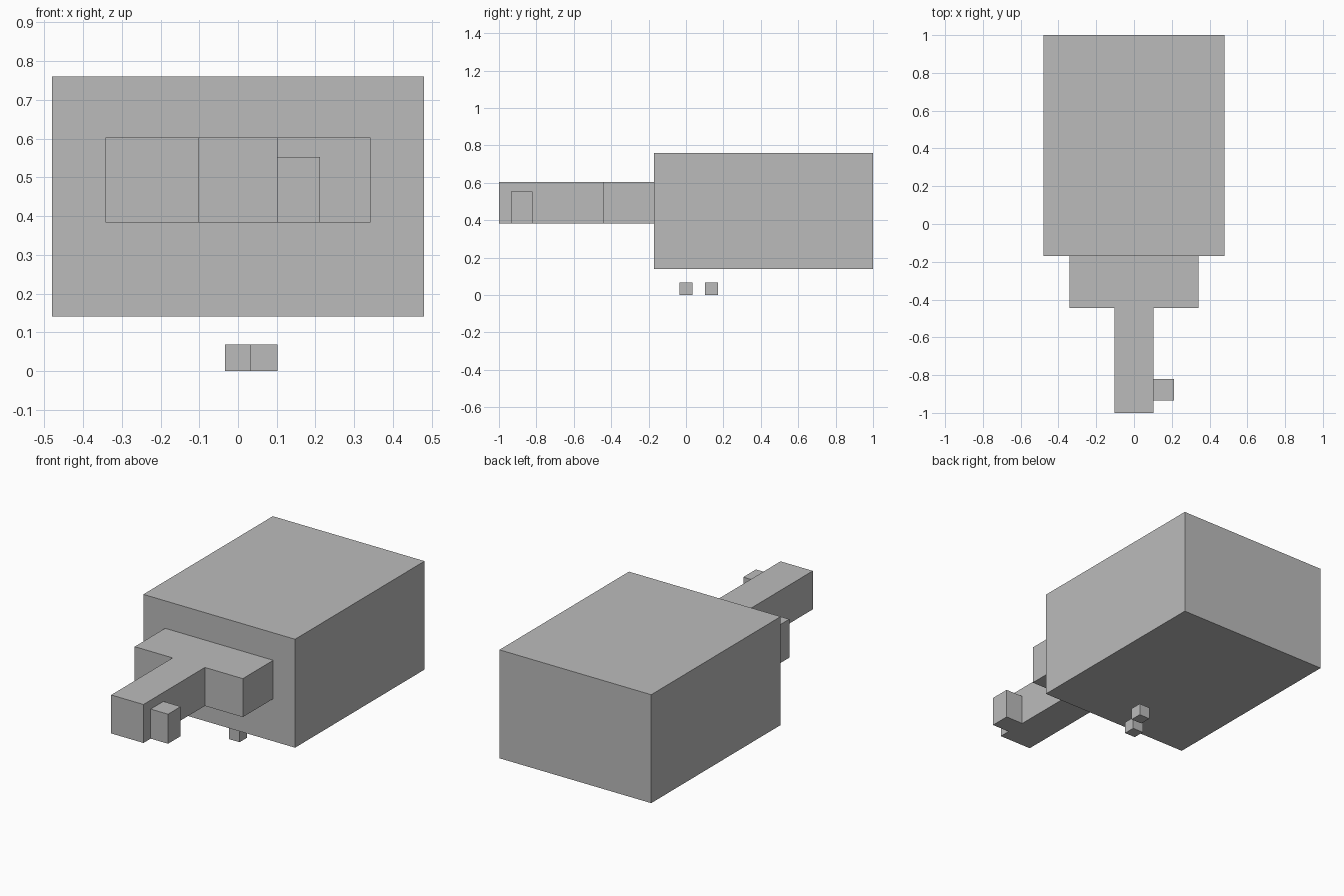
import bpy
import bmesh

if "Cube" in bpy.data.objects:
    bpy.data.objects.remove(bpy.data.objects["Cube"])

grey = bpy.data.materials.new("plain grey")
grey.diffuse_color = (0.5, 0.5, 0.5, 1)
grey.use_nodes = True
grey.node_tree.nodes["Principled BSDF"].inputs["Base Color"].default_value = grey.diffuse_color


def prism(name, outline, z0, z1):
    """Extrude a flat outline (counter-clockwise in x, y) from z0 up to z1."""
    bm = bmesh.new()
    base = bm.faces.new([bm.verts.new((x, y, z0)) for x, y in outline])
    top = bmesh.ops.extrude_face_region(bm, geom=[base], use_keep_orig=True)
    verts = [v for v in top["geom"] if isinstance(v, bmesh.types.BMVert)]
    bmesh.ops.translate(bm, verts=verts, vec=(0, 0, z1 - z0))
    bmesh.ops.recalc_face_normals(bm, faces=bm.faces[:])
    mesh = bpy.data.meshes.new(name)
    bm.to_mesh(mesh)
    bm.free()
    mesh.materials.append(grey)
    obj = bpy.data.objects.new(name, mesh)
    bpy.context.collection.objects.link(obj)
    return obj


def box(name, x0, x1, y0, y1, z0, z1):
    return prism(name, [(x0, y0), (x1, y0), (x1, y1), (x0, y1)], z0, z1)


# Large rear body
box("main_body", -0.48, 0.48, -0.17, 1.0, 0.14, 0.76)

# T-shaped front: wide collar narrowing to a long neck
half = [(0.102, -1.0), (0.102, -0.445), (0.342, -0.445), (0.342, -0.17)]
prism("collar_and_neck", half + [(-x, y) for x, y in reversed(half)], 0.383, 0.603)

# Small block on the right side of the neck
box("side_block", 0.102, 0.212, -0.935, -0.82, 0.383, 0.552)

# Two loose cubes under the body
r = 0.034
for i, (x, y) in enumerate([(0, 0), (0.068, 0.136)], 1):
    box(f"small_cube_{i}", x - r, x + r, y - r, y + r, 0, 2 * r)
